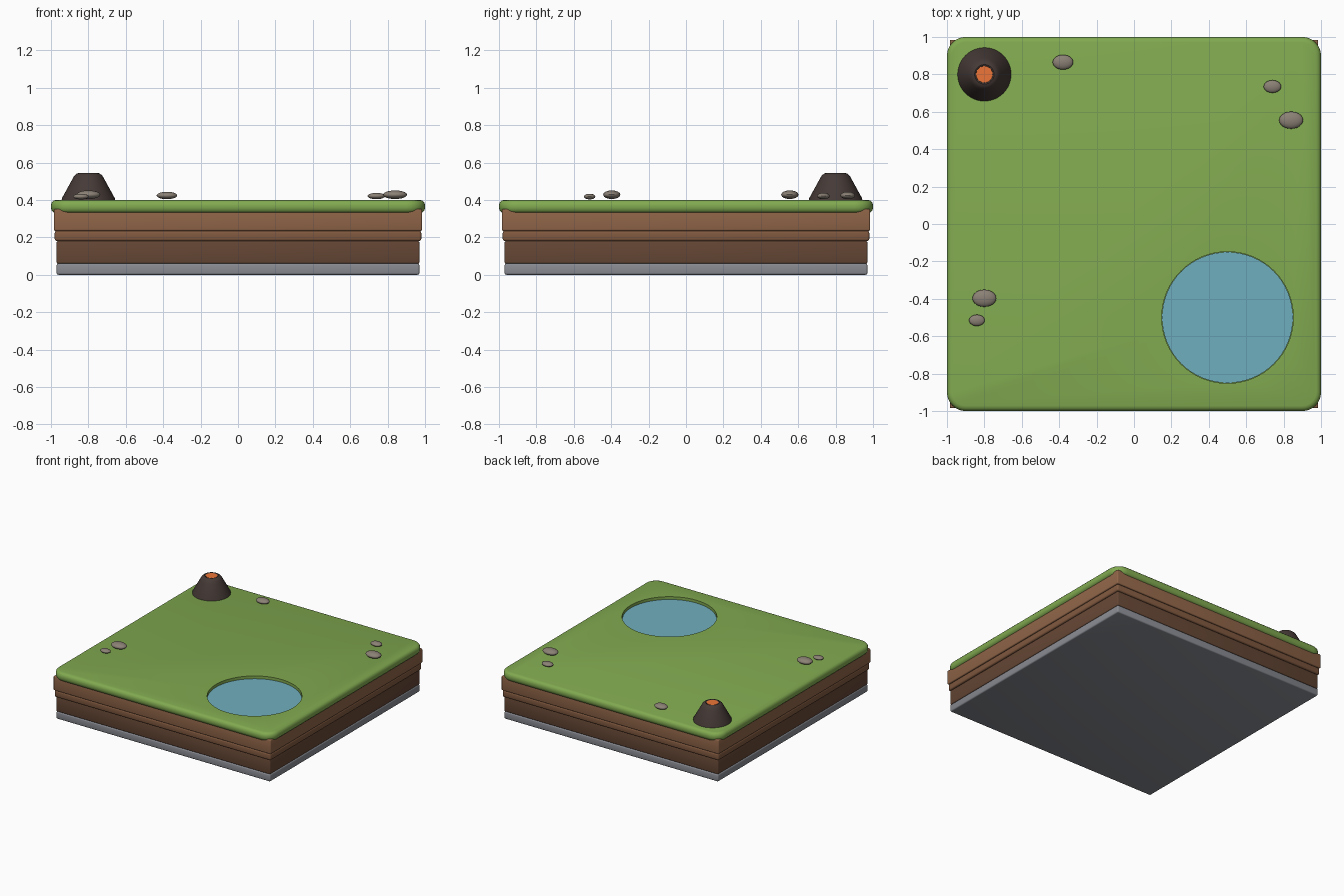
import bpy, bmesh, math

if "Cube" in bpy.data.objects:
    bpy.data.objects.remove(bpy.data.objects["Cube"])


def material(name, color):
    m = bpy.data.materials.new(name)
    m.diffuse_color = (*color, 1)
    m.use_nodes = True
    m.node_tree.nodes["Principled BSDF"].inputs["Base Color"].default_value = m.diffuse_color
    return m


GRASS = material("grass", (0.22, 0.40, 0.08))
SOIL = material("upper_soil", (0.28, 0.13, 0.065))
BAND = material("soil_band", (0.22, 0.10, 0.05))
DARK = material("dark_soil", (0.13, 0.062, 0.035))
STONE = material("stone", (0.25, 0.26, 0.29))
WATER = material("water", (0.16, 0.43, 0.52))
ROCK = material("rock", (0.26, 0.22, 0.18))
BASALT = material("basalt", (0.06, 0.042, 0.037))
LAVA = material("lava", (0.85, 0.18, 0.04))


def activate(ob):
    bpy.ops.object.select_all(action='DESELECT')
    ob.select_set(True)
    bpy.context.view_layer.objects.active = ob


def smooth(ob):
    activate(ob)
    bpy.ops.object.shade_smooth_by_angle(angle=math.radians(35))


def finish(bm, name, mat):
    bmesh.ops.recalc_face_normals(bm, faces=bm.faces[:])
    me = bpy.data.meshes.new(name)
    bm.to_mesh(me)
    bm.free()
    ob = bpy.data.objects.new(name, me)
    bpy.context.collection.objects.link(ob)
    me.materials.append(mat)
    smooth(ob)
    return ob


def slab(name, half, z0, z1, bevel, mat, corner=0):
    """Square layer with softened rims and optional rounded corners."""
    bm = bmesh.new()
    bmesh.ops.create_cube(bm, size=1)
    for v in bm.verts:
        v.co = (v.co.x * 2 * half, v.co.y * 2 * half, z0 + (v.co.z + 0.5) * (z1 - z0))
    if corner:
        upright = [e for e in bm.edges if abs(e.verts[0].co.z - e.verts[1].co.z) > 1e-4]
        bmesh.ops.bevel(bm, geom=upright, offset=corner, segments=8,
                        profile=0.5, affect='EDGES')
    sharp = [e for e in bm.edges if e.calc_face_angle(0) > 0.6]
    bmesh.ops.bevel(bm, geom=sharp, offset=bevel, segments=3, profile=0.5, affect='EDGES')
    return finish(bm, name, mat)


def lathe(name, profile, x, y, mat, n=48):
    """Revolve (radius, z) points and cap both ends."""
    bm = bmesh.new()
    rings = [[bm.verts.new((x + r * math.cos(2 * math.pi * i / n),
                            y + r * math.sin(2 * math.pi * i / n), z))
              for i in range(n)] for r, z in profile]
    for a, b in zip(rings, rings[1:]):
        for i in range(n):
            j = (i + 1) % n
            bm.faces.new((a[i], a[j], b[j], b[i]))
    bm.faces.new(rings[0])
    bm.faces.new(rings[-1])
    return finish(bm, name, mat)


# Stacked ground layers
slab("stone_base", 0.97, 0, 0.06, 0.01, STONE)
slab("dark_soil_layer", 0.97, 0.06, 0.18, 0.008, DARK)
slab("soil_band_layer", 0.98, 0.18, 0.235, 0.012, BAND)
slab("upper_soil_layer", 0.985, 0.235, 0.352, 0.008, SOIL)
grass = slab("grass_layer", 1.0, 0.33, 0.40, 0.028, GRASS, corner=0.1)

# Pond recess and water
cutter = lathe("pond_cutter", [(0.352, 0.36), (0.352, 0.5)], 0.5, -0.5, GRASS, 64)
cut = grass.modifiers.new("pond", 'BOOLEAN')
cut.object = cutter
cut.solver = 'EXACT'
activate(grass)
bpy.ops.object.modifier_apply(modifier=cut.name)
smooth(grass)
bpy.data.objects.remove(cutter)
lathe("pond_water", [(0.35, 0.355), (0.35, 0.378)], 0.5, -0.5, WATER, 64)

# Volcano with lava in the crater
lathe("volcano", [(0.144, 0.395), (0.141, 0.41), (0.085, 0.512), (0.075, 0.53),
                  (0.062, 0.541), (0.052, 0.544), (0.045, 0.541), (0.04, 0.52)],
      -0.8, 0.8, BASALT)
lathe("lava", [(0.035, 0.515), (0.044, 0.542)], -0.8, 0.8, LAVA)

# Flat pebbles: x, y, length radius, height of centre
for i, (x, y, r, z) in enumerate([(-0.38, 0.865, 0.055, 0.424), (0.74, 0.735, 0.047, 0.421),
                                  (0.84, 0.555, 0.064, 0.428), (-0.80, -0.397, 0.064, 0.428),
                                  (-0.84, -0.515, 0.042, 0.418)]):
    bm = bmesh.new()
    bmesh.ops.create_uvsphere(bm, u_segments=24, v_segments=12, radius=r)
    for v in bm.verts:
        v.co = (x + v.co.x, y + v.co.y * 0.72, z + v.co.z * 0.36)
    finish(bm, f"pebble_{i + 1}", ROCK)
